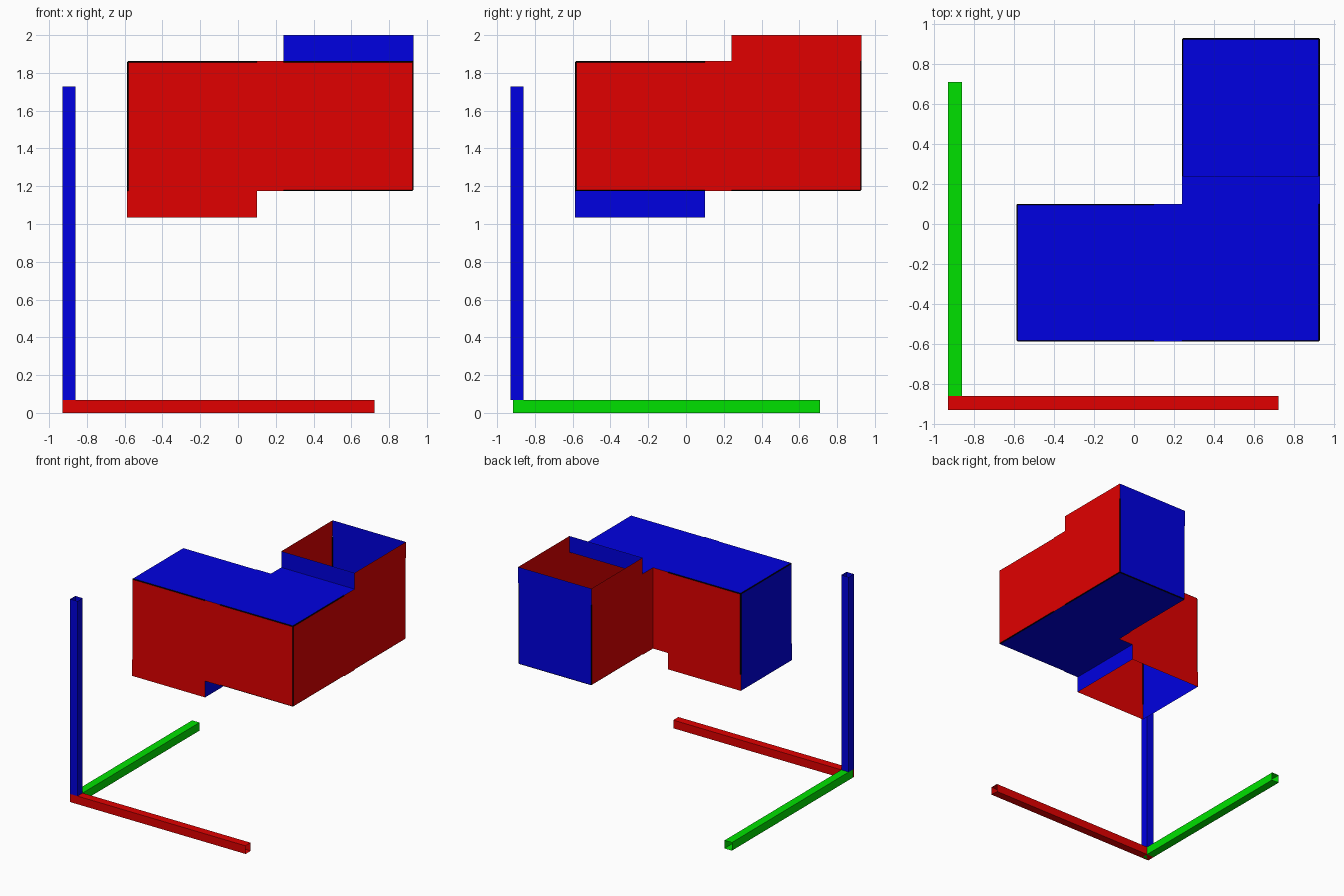
import bpy, bmesh
from mathutils import Vector

if "Cube" in bpy.data.objects:
    bpy.data.objects.remove(bpy.data.objects["Cube"])

def material(name, rgb):
    m = bpy.data.materials.new(name)
    m.diffuse_color = (*rgb, 1)
    m.use_nodes = True
    m.node_tree.nodes["Principled BSDF"].inputs["Base Color"].default_value = m.diffuse_color
    return m

RED = material("red", (0.75, 0, 0))
GREEN = material("green", (0, 0.75, 0))
BLUE = material("blue", (0, 0, 0.75))
BLACK = material("black", (0, 0, 0))

AXES = {"x": Vector((1, 0, 0)), "y": Vector((0, 1, 0)), "z": Vector((0, 0, 1))}
DIRS = {s + k: (v if s == "+" else -v) for k, v in AXES.items() for s in "+-"}

def open_box(name, lo, hi, openings, red="", base=BLUE, edge=0):
    """Thin-walled box without the faces in 'openings'; faces along 'red' axes are red."""
    lo, hi = Vector(lo), Vector(hi)
    mats = [base, RED, BLACK]
    bm = bmesh.new()
    bmesh.ops.create_cube(bm, size=1)
    for v in bm.verts:
        v.co = Vector(a + (b - a) * (c + 0.5) for a, b, c in zip(lo, hi, v.co))
    bm.normal_update()
    gone = [f for f in bm.faces if any(f.normal.dot(DIRS[d]) > 0.9 for d in openings)]
    bmesh.ops.delete(bm, geom=gone, context="FACES_ONLY")
    for f in bm.faces:
        f.material_index = int(any(abs(f.normal.dot(AXES[k])) > 0.9 for k in red))
    # thin black trim on the closed edges
    if edge:
        bmesh.ops.bevel(bm, geom=[e for e in bm.edges if len(e.link_faces) == 2],
                        offset=edge, segments=1, affect="EDGES", material=2)
    loose = [e for e in bm.edges if not e.link_faces]
    bmesh.ops.delete(bm, geom=loose, context="EDGES")
    me = bpy.data.meshes.new(name)
    bm.to_mesh(me)
    bm.free()
    for m in mats:
        me.materials.append(m)
    ob = bpy.data.objects.new(name, me)
    bpy.context.collection.objects.link(ob)
    return ob

# Grid stops shared by x and y: first cube, gap, second cube
P = (-0.587, 0.101, 0.24, 0.929)
Z = (1.035, 1.174, 1.862, 2.0)

# Cubes of the bent pipe
E = 0.006
open_box("left_cube", (P[0], P[0], Z[1]), (P[1], P[1], Z[2]), ["+x", "-z"], "y", edge=E)
open_box("corner_cube", (P[2], P[0], Z[1]), (P[3], P[1], Z[2]), ["-x", "+y"], "xy", edge=E)
open_box("back_cube", (P[2], P[2], Z[1]), (P[3], P[3], Z[2]), ["-y", "+z"], "x", edge=E)

# Short pipes joining the cubes and the two open pipe ends
open_box("front_pipe", (P[1], P[0], Z[1]), (P[2], P[1], Z[2]), ["+x", "-x"], "y")
open_box("side_pipe", (P[2], P[1], Z[1]), (P[3], P[2], Z[2]), ["+y", "-y"], "x")
open_box("lower_pipe", (P[0], P[0], Z[0]), (P[1], P[1], Z[1]), ["+z", "-z"], "y")
open_box("upper_pipe", (P[2], P[2], Z[2]), (P[3], P[3], Z[3]), ["+z", "-z"], "x")

# Hollow axis bars
A, W = -0.929, 0.069
open_box("x_axis_bar", (A, A, 0), (0.722, A + W, W), ["+x", "-x"], base=RED)
open_box("y_axis_bar", (A, -0.915, 0), (A + W, 0.71, W), ["+y", "-y"], base=GREEN)
open_box("z_axis_bar", (A, A, W), (A + W, A + W, 1.727), ["+z", "-z"], base=BLUE)
